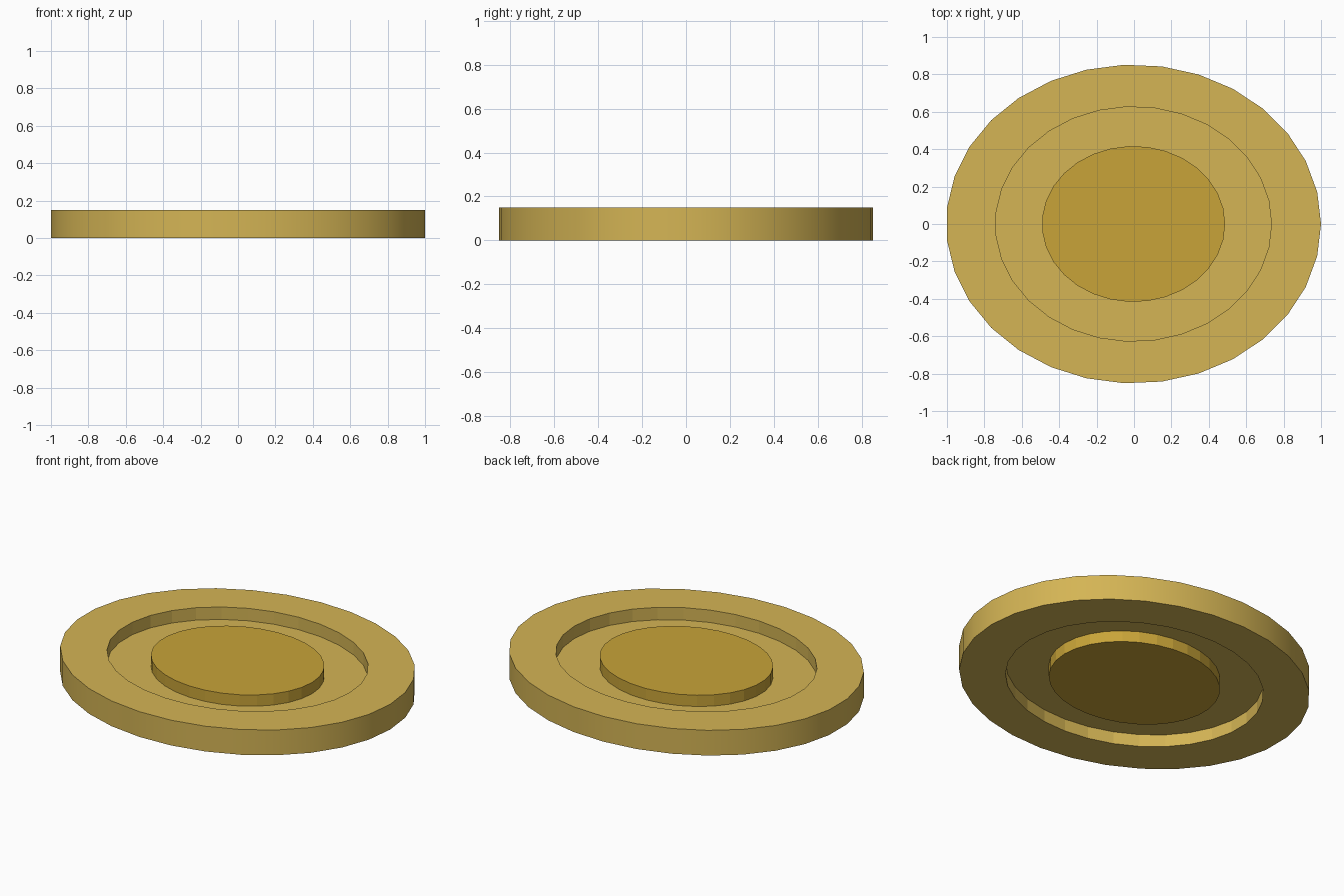
import bpy, bmesh, math

if "Cube" in bpy.data.objects:
    bpy.data.objects.remove(bpy.data.objects["Cube"])

SIDES = 31
RATIO = 0.85   # oval depth / width


def material(name, color):
    m = bpy.data.materials.new(name)
    m.diffuse_color = color
    m.use_nodes = True
    m.node_tree.nodes["Principled BSDF"].inputs["Base Color"].default_value = m.diffuse_color
    return m


def loop(bm, r, z, offset=0.0):
    step = 2 * math.pi / SIDES
    return [bm.verts.new((r * math.cos((i + offset) * step) - 0.0026,
                          r * RATIO * math.sin((i + offset) * step), z))
            for i in range(SIDES)]


def bridge(bm, a, b, smooth=False):
    for i in range(SIDES):
        j = (i + 1) % SIDES
        bm.faces.new((a[i], a[j], b[j], b[i])).smooth = smooth


def finish(bm, name, mat):
    bmesh.ops.recalc_face_normals(bm, faces=bm.faces)
    # Keep the rims crisp beside smooth walls
    for e in bm.edges:
        if len(e.link_faces) == 2 and e.calc_face_angle() > math.radians(30):
            e.smooth = False
    me = bpy.data.meshes.new(name)
    bm.to_mesh(me)
    bm.free()
    me.materials.append(mat)
    bpy.context.collection.objects.link(bpy.data.objects.new(name, me))


gold = material("gold", (0.66, 0.46, 0.09, 1))
dark_gold = material("dark_gold", (0.58, 0.37, 0.04, 1))

# Outer oval ring, smooth outside and faceted inside
bm = bmesh.new()
rings = [loop(bm, r, z) for r, z in ((1.0026, 0), (1.0026, 0.15), (0.738, 0.15), (0.738, 0))]
for k in range(4):
    bridge(bm, rings[k], rings[(k + 1) % 4], smooth=(k == 0))
finish(bm, "outer_ring", gold)

# Thin web halfway up, joining ring and centre
bm = bmesh.new()
low, high = loop(bm, 0.738, 0.073), loop(bm, 0.738, 0.076)
bridge(bm, low, high)
bm.faces.new(low)
bm.faces.new(high)
finish(bm, "web", gold)

# Centre plate, standing proud of the web on both sides; its rim matches the ring
bm = bmesh.new()
low, high = loop(bm, 0.49, 0.007), loop(bm, 0.49, 0.143)
bridge(bm, low, high)
bm.faces.new(low)
bm.faces.new(high)
finish(bm, "centre_plate", dark_gold)
